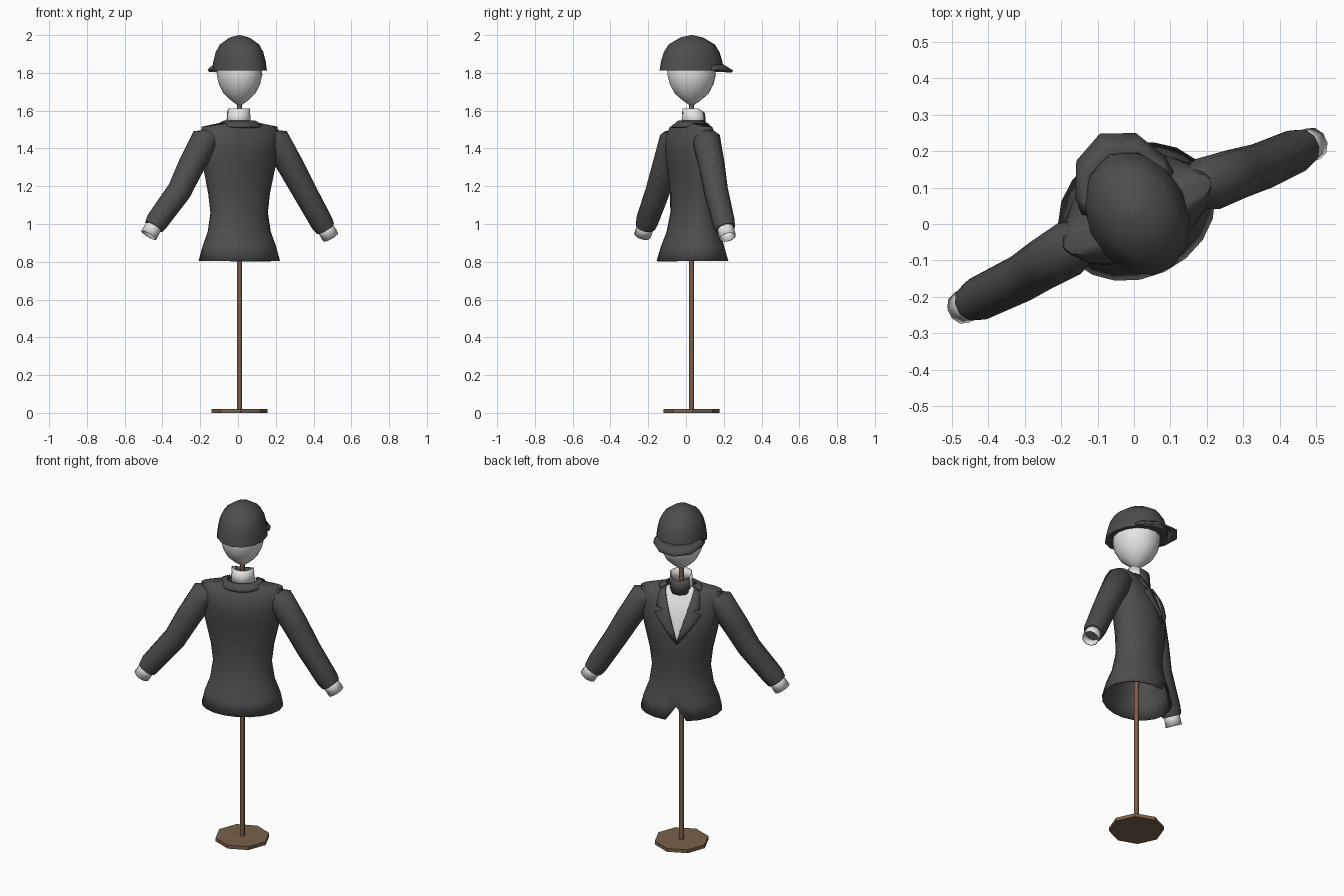
import bpy, bmesh, math
from math import sin, cos, pi, sqrt, asin

if "Cube" in bpy.data.objects:
    bpy.data.objects.remove(bpy.data.objects["Cube"])

A = math.radians(25)          # the whole figure is turned about its pole
CX, CY = 0.008, 0.03


def W(u, f, z):
    """Local sideways / forward / up to world."""
    return (CX + u * cos(A) - f * sin(A), CY + u * sin(A) + f * cos(A), z)


def mat(name, rgb):
    m = bpy.data.materials.new(name)
    m.diffuse_color = (*rgb, 1)
    m.use_nodes = True
    m.node_tree.nodes["Principled BSDF"].inputs["Base Color"].default_value = m.diffuse_color
    return m


DARK = mat("charcoal cloth", (0.075, 0.075, 0.075))
WHITE = mat("white cloth", (0.78, 0.78, 0.78))
WOOD = mat("brown wood", (0.19, 0.12, 0.07))


def finish(name, bm, mats, angle=40, thick=0):
    bmesh.ops.remove_doubles(bm, verts=bm.verts, dist=0.0005)
    bmesh.ops.recalc_face_normals(bm, faces=bm.faces)
    me = bpy.data.meshes.new(name)
    bm.to_mesh(me)
    bm.free()
    ob = bpy.data.objects.new(name, me)
    bpy.context.collection.objects.link(ob)
    for m in mats:
        me.materials.append(m)
    if thick:
        s = ob.modifiers.new("thickness", 'SOLIDIFY')
        s.thickness = thick
        s.offset = -1
    bpy.ops.object.select_all(action='DESELECT')
    ob.select_set(True)
    bpy.context.view_layer.objects.active = ob
    bpy.ops.object.shade_smooth_by_angle(angle=math.radians(angle))
    return ob


def loft(bm, rings, closed=True, caps=False, rule=None):
    """Skin rings of world points; rule(i, j) gives a material or None to skip."""
    vs = [[bm.verts.new(p) for p in r] for r in rings]
    n = len(vs[0])
    for i in range(len(vs) - 1):
        for j in range(n if closed else n - 1):
            k = rule(i, j) if rule else 0
            if k is None:
                continue
            q = (vs[i][j], vs[i][(j + 1) % n], vs[i + 1][(j + 1) % n], vs[i + 1][j])
            bm.faces.new(q).material_index = k
    if caps:
        bm.faces.new(vs[0])
        bm.faces.new(vs[-1])


def lathe(name, rows, m, n, su=1, sf=1, angle=40):
    """rows of (radius, z) turned round the pole axis, stretched by su, sf."""
    bm = bmesh.new()
    loft(bm, [[W(su * r * sin(2 * pi * (j + .5) / n), sf * r * cos(2 * pi * (j + .5) / n), z)
               for j in range(n)] for r, z in rows], caps=True)
    return finish(name, bm, [m], angle)


# stand
lathe("stand_base", [(.148, 0), (.148, .02)], WOOD, 8)
lathe("stand_pole", [(.013, .015), (.013, 1.68)], WOOD, 8, angle=60)

# head and riding cap
lathe("head", [(.012, 1.63), (.045, 1.655), (.082, 1.69), (.107, 1.74), (.118, 1.79),
               (.115, 1.85), (.09, 1.9)], WHITE, 14, 1, 1.12, 60)
lathe("cap_dome", [(1, 1.812), (.955, 1.86), (.865, 1.91), (.72, 1.95), (.36, 1.987), (.02, 2.0)],
      DARK, 14, .138, .178, 50)
bm = bmesh.new()
edge = [(-.14, .06), (-.135, .11), (-.09, .2), (0, .24), (.09, .2), (.135, .11), (.14, .06)]
loft(bm, [[W(u * .85, f * .75, 1.845) for u, f in edge],
          [W(u, f, 1.818 - .05 * max(0, f - .1)) for u, f in edge]], closed=False)
finish("cap_brim", bm, [DARK], 40, .01)

# jacket body rows: z, half width, front depth, back depth
ROWS = [(.805, .222, .188, .178), (.88, .205, .168, .155), (.96, .175, .145, .122),
        (1.06, .16, .135, .10), (1.16, .172, .145, .098), (1.27, .197, .15, .105),
        (1.33, .21, .143, .115), (1.40, .218, .125, .12), (1.46, .225, .10, .112),
        (1.515, .222, .06, .075), (1.54, .085, .058, .06)]
TIP = 1.265


def opening(z):
    """Half width of the front gap: hem notch below, neckline above."""
    return max(0, .058 * (.88 - z) / .075, (z - TIP) * .31)


def row_at(z):
    for p, q in zip(ROWS, ROWS[1:]):
        if p[0] <= z <= q[0]:
            t = (z - p[0]) / (q[0] - p[0])
            return [a + (b - a) * t for a, b in zip(p, q)]
    return ROWS[-1]


bm = bmesh.new()
rings = []
HALF = 9
for z, a, fr, bk in ROWS:
    tv = asin(min(opening(z) / a, .8))
    half = [tv + (pi - tv) * k / HALF for k in range(HALF + 1)]
    ts = [0] + half + [2 * pi - t for t in reversed(half[:-1])]
    ring = []
    for j, t in enumerate(ts):
        f = cos(t) * (fr if cos(t) > 0 else bk)
        if j == 0 and z > TIP + .01:
            f -= .012
        ring.append(W(a * sin(t), f, z))
    rings.append(ring)
last = len(rings[0]) - 1


def body_rule(i, j):
    if j not in (0, last):
        return 0
    return None if i == 0 else (1 if ROWS[i][0] >= 1.27 else 0)


vs = [[bm.verts.new(p) for p in r] for r in rings]
for i in range(len(vs) - 1):
    for j in range(last + 1):
        k = body_rule(i, j)
        if k is None:
            continue
        j2 = (j + 1) % (last + 1)
        bm.faces.new((vs[i][j], vs[i][j2], vs[i + 1][j2], vs[i + 1][j])).material_index = k
bmesh.ops.dissolve_degenerate(bm, dist=.0005, edges=bm.edges)
finish("jacket_body", bm, [DARK, WHITE], 55, .008)

# lapels: z, inner edge, outer edge, mirrored, laid on the chest
for s, side in ((-1, "left"), (1, "right")):
    bm = bmesh.new()
    strip = []
    for z, i, o in [(1.245, 0, .004), (1.32, .017, .065), (1.405, .043, .128), (1.43, .051, .085),
                    (1.437, .053, .12), (1.495, .071, .115), (1.53, .078, .1)]:
        _, a, fr, _ = row_at(z)
        strip.append([W(s * u, fr * sqrt(max(.05, 1 - (u / a) ** 2)) + .01, z)
                      for u in (i, (i + o) / 2, o)])
    loft(bm, strip, closed=False)
    finish("lapel_" + side, bm, [DARK], 40, .007)

# folded collar round the back of the neck
bm = bmesh.new()
arc = [math.radians(60 + 240 * k / 10) for k in range(11)]
loft(bm, [[W(r * sin(t), d * cos(t), z - dip * max(0, -cos(t))) for t in arc]
          for r, d, z, dip in ((.085, .068, 1.548, 0), (.128, .105, 1.528, .012))], closed=False)
finish("jacket_collar", bm, [DARK], 40, .01)

# shirt collar, white behind, dark neckcloth in front
bm = bmesh.new()
n = 12
loft(bm, [[W(r * sin(2 * pi * j / n), .012 + r * cos(2 * pi * j / n),
             z - drop * max(0, cos(2 * pi * j / n))) for j in range(n)]
          for r, z, drop in ((.066, 1.52, .02), (.06, 1.612, .03))],
     rule=lambda i, j: 1 if j in (0, 1, n - 2, n - 1) else 0)
finish("shirt_collar", bm, [WHITE, DARK], 50, .005)


# sleeves and cuffs
def tube(name, path, m, caps):
    bm = bmesh.new()
    rings = []
    for k, (u, f, z, r) in enumerate(path):
        p, q = path[max(k - 1, 0)], path[min(k + 1, len(path) - 1)]
        du, dz = q[0] - p[0], q[2] - p[2]
        L = math.hypot(du, dz)
        du, dz = du / L, dz / L
        rings.append([W(u - dz * r * cos(t), f + r * sin(t), z + du * r * cos(t))
                      for t in (2 * pi * (j + .5) / 10 for j in range(10))])
    loft(bm, rings, caps=caps)
    return finish(name, bm, [m], 50, 0 if caps else .004)


for s, side, hu, hz in ((-1, "left", .515, .985), (1, "right", .488, .975)):
    arm = [(.13, 0, 1.465, .045), (.21, -.01, 1.44, .076), (.295, -.018, 1.30, .07),
           (.365, -.028, 1.175, .065), (hu - .02, -.03, hz + .03, .06), (hu, -.03, hz, .053)]
    cuff = [(hu - .012, -.03, hz + .02, .044), (hu + .03, -.032, hz - .045, .046)]
    tube("sleeve_" + side, [(s * u, f, z, r) for u, f, z, r in arm], DARK, True)
    tube("cuff_" + side, [(s * u, f, z, r) for u, f, z, r in cuff], WHITE, False)
